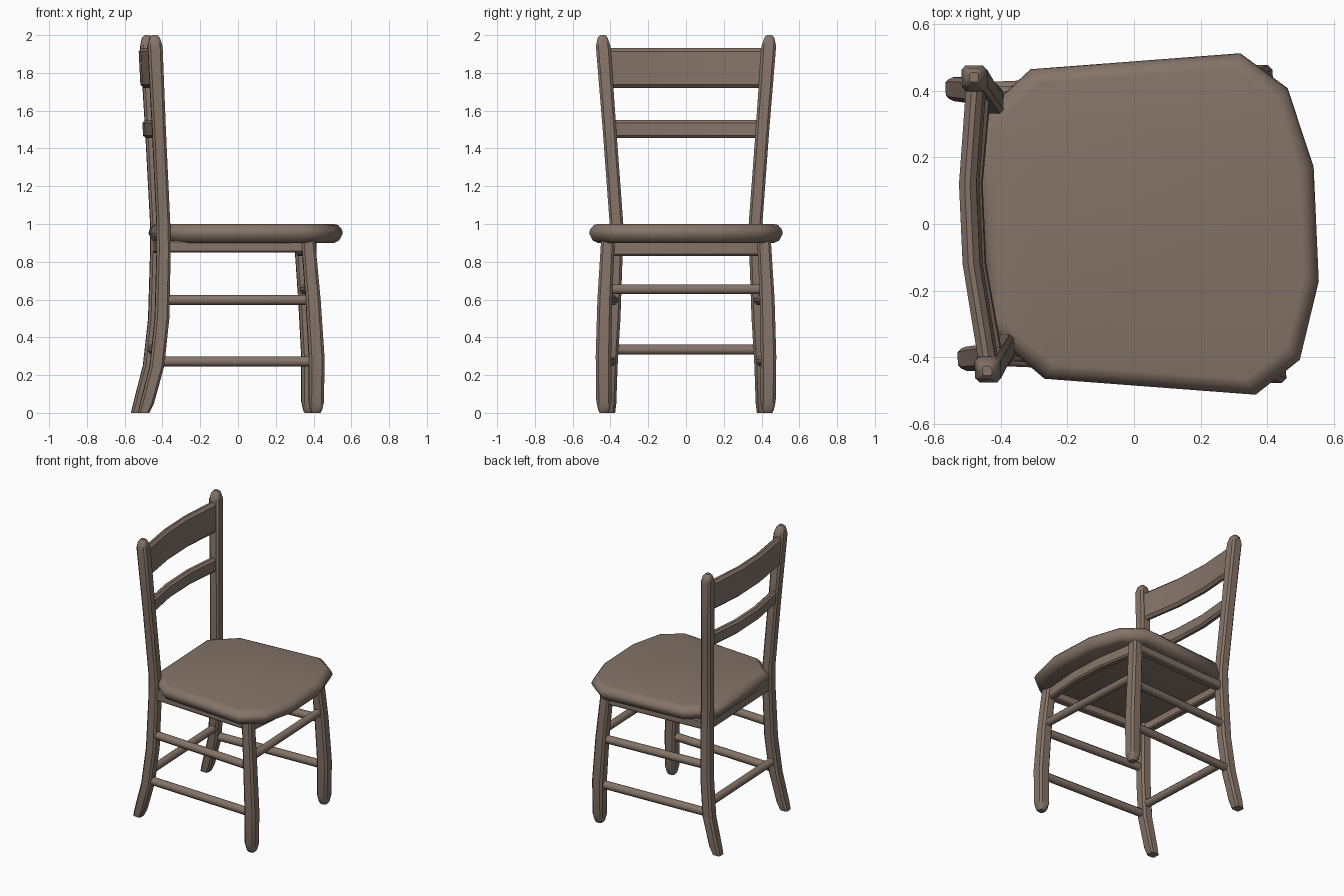
import bpy, bmesh, math
from mathutils import Vector

if "Cube" in bpy.data.objects:
    bpy.data.objects.remove(bpy.data.objects["Cube"])

wood = bpy.data.materials.new("brown wood")
wood.diffuse_color = (0.235, 0.175, 0.14, 1)
wood.use_nodes = True
wood.node_tree.nodes["Principled BSDF"].inputs["Base Color"].default_value = wood.diffuse_color
SHEAR = -0.045          # the whole chair leans slightly askew in plan


def loft(name, rings, angle=40):
    """Skin a list of equal-length vertex rings and cap both ends."""
    bm = bmesh.new()
    vs = [[bm.verts.new((p[0] + SHEAR * p[1], p[1], p[2])) for p in r] for r in rings]
    n = len(rings[0])
    for a, b in zip(vs, vs[1:]):
        for i in range(n):
            j = (i + 1) % n
            bm.faces.new((a[i], a[j], b[j], b[i]))
    bm.faces.new(vs[0])
    bm.faces.new(vs[-1])
    bmesh.ops.recalc_face_normals(bm, faces=bm.faces)
    me = bpy.data.meshes.new(name)
    bm.to_mesh(me)
    bm.free()
    me.shade_smooth()
    me.set_sharp_from_angle(angle=math.radians(angle))
    me.materials.append(wood)
    ob = bpy.data.objects.new(name, me)
    bpy.context.collection.objects.link(ob)
    return ob


def chamfered(w, h, c):
    """Rectangle of half sizes w, h with corners cut by c."""
    return [(w, -h + c), (w, h - c), (w - c, h), (-w + c, h),
            (-w, h - c), (-w, -h + c), (-w + c, -h), (w - c, -h)]


def post(name, stations, side):
    """Upright with horizontal sections: (x, y, z, half width)."""
    loft(name, [[(x + u, side * y + v, z) for u, v in chamfered(r, r, r * 0.35)]
                for x, y, z, r in stations])


def rail(name, path, w, h, c, lean=0.0):
    """Cross rail along y: chamfered section in the xz plane."""
    loft(name, [[(x + u - lean * v, y, z + v) for u, v in chamfered(w, h, c)]
                for x, y, z in path])


def rod(name, a, b, r):
    """Round rung from a to b."""
    a, b = Vector(a), Vector(b)
    d = (b - a).normalized()
    s = d.cross(Vector((0, 0, 1)))
    t = s.cross(d)
    loft(name, [[p + s * r * math.cos(k * math.pi / 4 + .39) + t * r * math.sin(k * math.pi / 4 + .39)
                 for k in range(8)] for p in (a, b)], 50)


# Seat: half outline mirrored, with a rounded rim
half = [(-0.46, 0.31), (-0.38, 0.385), (-0.29, 0.465), (0.3425, 0.513), (0.48, 0.408), (0.5475, 0.172)]
outline = half + [(x, -y) for x, y in reversed(half)]


def seat_ring(inset, z):
    return [(0.04 + (x - 0.04) * (1 - inset / 0.5), y * (1 - inset / 0.5), z) for x, y in outline]


loft("seat", [seat_ring(0.045, 0.90), seat_ring(0.02, 0.912), seat_ring(0, 0.95),
              seat_ring(0.006, 0.972), seat_ring(0.025, 0.995), seat_ring(0.045, 1.0)], 50)

# Legs, posts and side rungs on both sides
back = [(-0.518, 0.405, 0.0, 0.03), (-0.50, 0.405, 0.05, 0.036), (-0.447, 0.40, 0.25, 0.038),
        (-0.42, 0.385, 0.5, 0.038), (-0.411, 0.372, 0.85, 0.037), (-0.412, 0.368, 1.0, 0.036),
        (-0.437, 0.405, 1.5, 0.036), (-0.459, 0.438, 1.94, 0.039), (-0.461, 0.441, 1.985, 0.027),
        (-0.461, 0.441, 2.0, 0.014)]
front = [(0.395, 0.435, 0.0, 0.022), (0.395, 0.435, 0.015, 0.03), (0.395, 0.435, 0.06, 0.04),
         (0.396, 0.437, 0.3, 0.041), (0.378, 0.43, 0.6, 0.039), (0.352, 0.413, 0.92, 0.036)]
for side, tag in ((1, "left"), (-1, "right")):
    post("back_post_" + tag, back, side)
    post("front_leg_" + tag, front, side)
    rod("upper_side_rung_" + tag, (-0.415, side * 0.385, 0.598), (0.378, side * 0.43, 0.598), 0.028)
    rod("lower_side_rung_" + tag, (-0.445, side * 0.40, 0.272), (0.395, side * 0.435, 0.272), 0.028)
    # side apron under the seat
    loft("side_apron_" + tag, [[(x, side * y + u, 0.88 + v) for u, v in chamfered(0.025, 0.032, 0.008)]
                               for x, y in ((-0.41, 0.372), (0.35, 0.412))])

# Front and back rungs
rod("front_rung", (0.372, -0.42, 0.655), (0.372, 0.42, 0.655), 0.028)
rod("back_rung", (-0.436, -0.39, 0.335), (-0.436, 0.39, 0.335), 0.028)


def bowed(end, mid, y, z):
    return [(end, -y, z), (mid, -0.12, z), (mid, 0.12, z), (end, y, z)]


# Front and back aprons
rail("front_apron", bowed(0.35, 0.385, 0.40, 0.872), 0.025, 0.042, 0.01)
rail("back_apron", [(-0.411, -0.37, 0.88), (-0.411, 0.37, 0.88)], 0.025, 0.034, 0.008)

# Bowed back rails
rail("top_back_rail", bowed(-0.455, -0.49, 0.42, 1.826), 0.026, 0.106, 0.018, 0.05)
rail("lower_back_rail", bowed(-0.438, -0.475, 0.395, 1.502), 0.024, 0.048, 0.014, 0.05)
